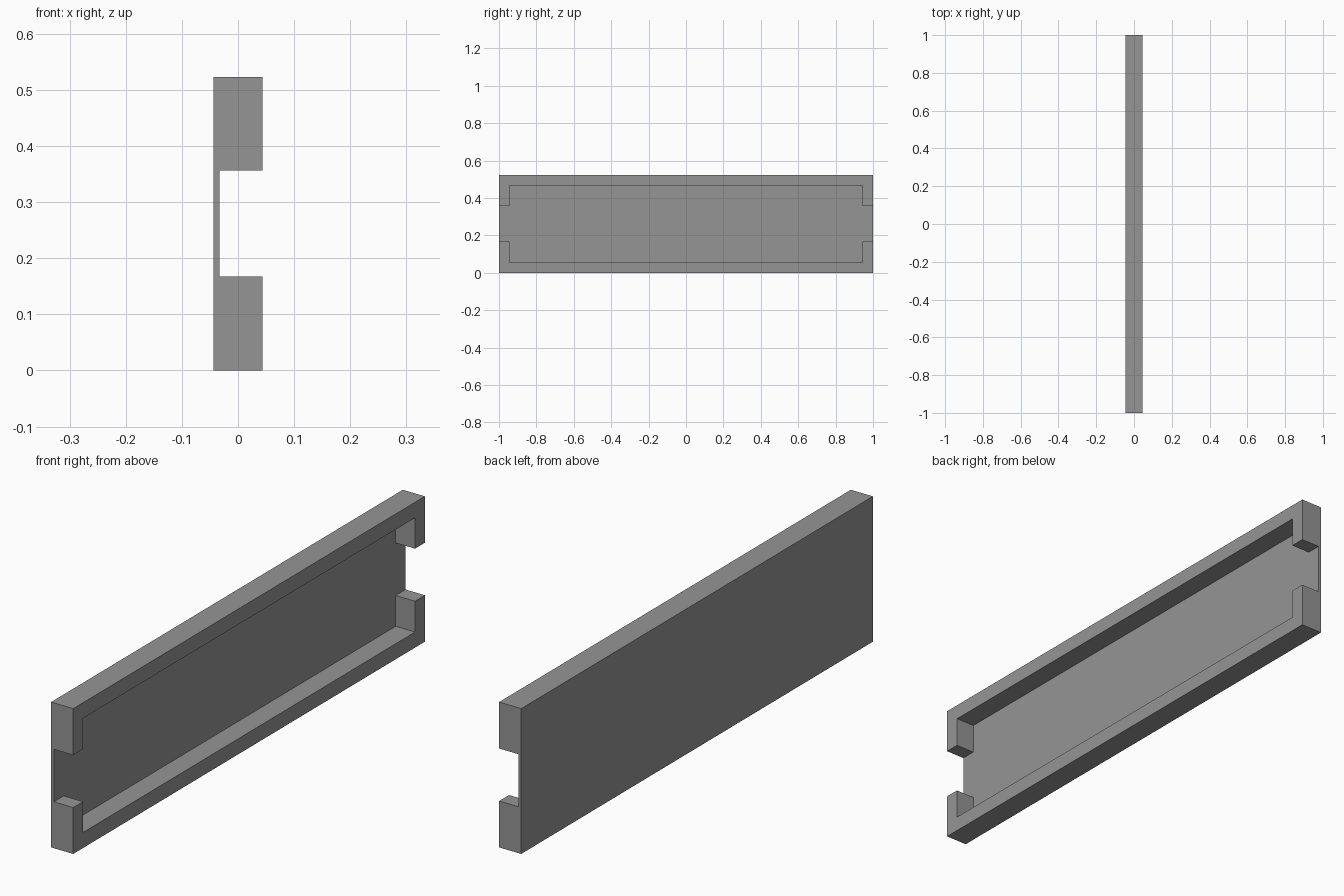
import bpy, bmesh

if "Cube" in bpy.data.objects:
    bpy.data.objects.remove(bpy.data.objects["Cube"])

HALF_T, HALF_L, H = 0.044, 1.0, 0.523   # half thickness, half length, height
PANEL_X = -0.033                        # inner face of the thin panel
RIM = 0.056                             # rim width
SLOT_LOW, SLOT_HIGH = 0.167, 0.356      # gap in each end of the rim

grey = bpy.data.materials.new("mid grey")
grey.diffuse_color = (0.3, 0.3, 0.3, 1)
grey.use_nodes = True
grey.node_tree.nodes["Principled BSDF"].inputs["Base Color"].default_value = grey.diffuse_color


def prism(name, profile, x0, x1):
    """Extrude a (y, z) profile from x0 to x1."""
    bm = bmesh.new()
    face = bm.faces.new([bm.verts.new((x0, y, z)) for y, z in profile])
    grown = bmesh.ops.extrude_face_region(bm, geom=[face])
    verts = [v for v in grown["geom"] if isinstance(v, bmesh.types.BMVert)]
    bmesh.ops.translate(bm, verts=verts, vec=(x1 - x0, 0, 0))
    bmesh.ops.recalc_face_normals(bm, faces=bm.faces)
    mesh = bpy.data.meshes.new(name)
    bm.to_mesh(mesh)
    bm.free()
    mesh.materials.append(grey)
    obj = bpy.data.objects.new(name, mesh)
    bpy.context.collection.objects.link(obj)
    return obj


# Solid slab that becomes the panel and its raised rim
tray = prism("rimmed_panel", [(-HALF_L, 0), (HALF_L, 0), (HALF_L, H), (-HALF_L, H)],
             -HALF_T, HALF_T)

# Recess with a slot running out through each end
inner, out = HALF_L - RIM, HALF_L + 0.1
right = [(inner, RIM), (inner, SLOT_LOW), (out, SLOT_LOW),
         (out, SLOT_HIGH), (inner, SLOT_HIGH), (inner, H - RIM)]
left = [(-y, z) for y, z in reversed(right)]
cutter = prism("recess_cutter", right + left, PANEL_X, HALF_T + 0.1)
cutter.hide_render = True

cut = tray.modifiers.new("recess", 'BOOLEAN')
cut.operation = 'DIFFERENCE'
cut.solver = 'EXACT'
cut.object = cutter

# Apply the cut and discard the helper
bpy.context.view_layer.objects.active = tray
tray.select_set(True)
bpy.ops.object.modifier_apply(modifier=cut.name)
bpy.data.objects.remove(cutter)
